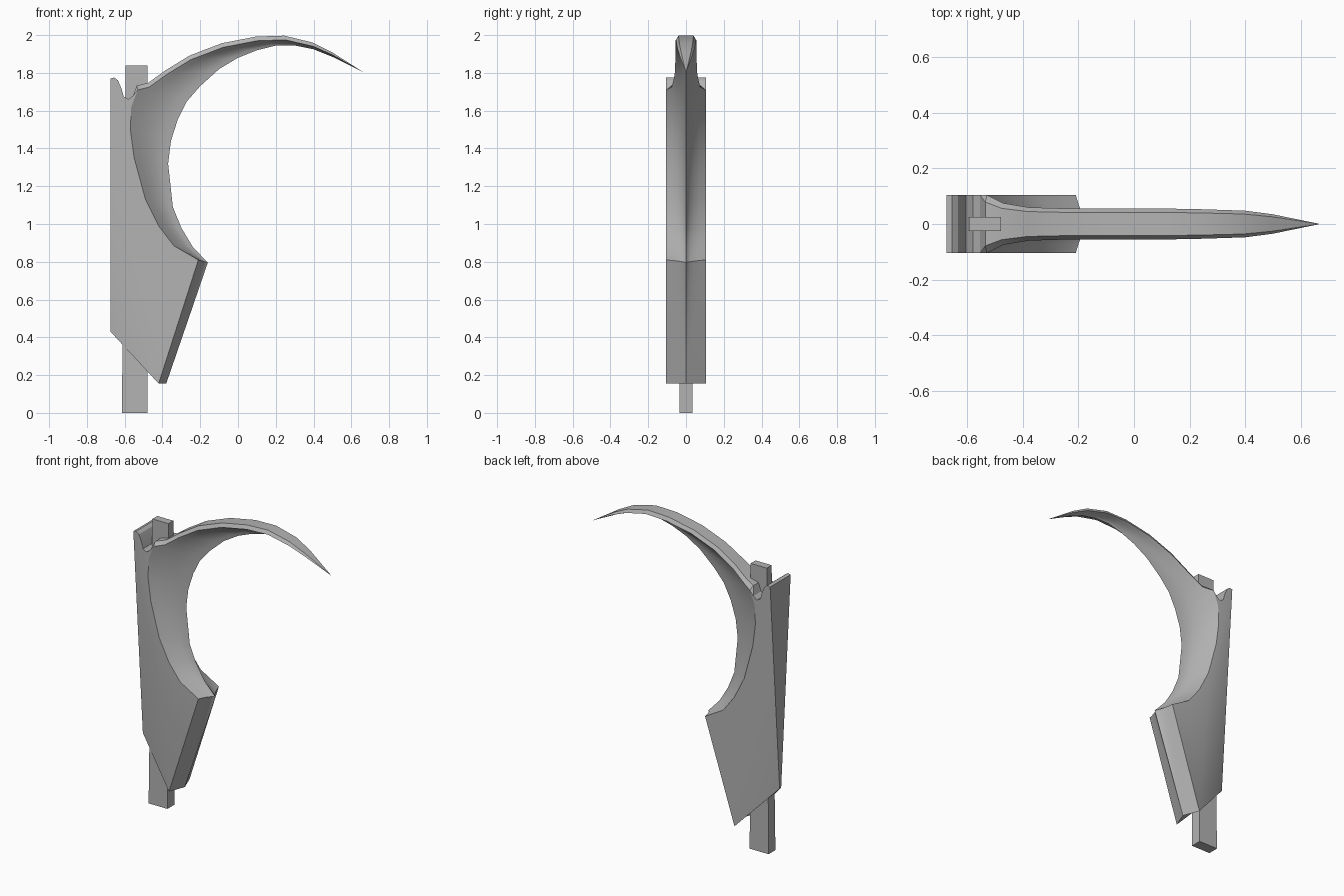
import bpy, bmesh, math
from mathutils import Vector

cube = bpy.data.objects.get("Cube")
if cube:
    bpy.data.objects.remove(cube, do_unlink=True)

steel = bpy.data.materials.new("grey steel")
steel.use_nodes = True
COLOUR = (0.45, 0.45, 0.45, 1)
steel.diffuse_color = COLOUR
steel.node_tree.nodes["Principled BSDF"].inputs["Base Color"].default_value = COLOUR

HALF = 0.105   # half thickness of the body

# Blade stations: cutting edge x, z, flank x, z, half width
STATIONS = [
    (-.16, .795, -.21, .81, HALF), (-.24, .88, -.34, .885, HALF),
    (-.30, .98, -.42, .99, HALF), (-.345, 1.09, -.49, 1.13, HALF),
    (-.37, 1.32, -.55, 1.35, HALF), (-.355, 1.44, -.57, 1.5, HALF),
    (-.32, 1.55, -.565, 1.62, HALF), (-.27, 1.65, -.53, 1.71, HALF),
    (-.2, 1.73, -.47, 1.725, .075), (-.1, 1.82, -.38, 1.79, .06),
    (0, 1.88, -.25, 1.87, .056), (.1, 1.92, -.08, 1.935, .056),
    (.2, 1.945, .1, 1.97, .056), (.3, 1.945, .25, 1.975, .053),
    (.4, 1.925, .4, 1.94, .048), (.5, 1.885, .5, 1.895, .035),
    (.67, 1.8, .67, 1.8, 0),
]
SHOULDER = 7   # station where the flank leaves the body
GROOVE = [(-.555, 1.68), (-.58, 1.66), (-.605, 1.675), (-.618, 1.72),
          (-.635, 1.76), (-.655, 1.775), (-.675, 1.77)]
STEPS = 5      # divisions across the hollow grind


def finish(bm, name):
    mesh = bpy.data.meshes.new(name)
    bm.to_mesh(mesh)
    bm.free()
    mesh.materials.append(steel)
    obj = bpy.data.objects.new(name, mesh)
    bpy.context.collection.objects.link(obj)
    return obj


def build_blade():
    bm = bmesh.new()

    def vert(x, z, y=0.0):
        return bm.verts.new((x, y, z))

    # Hollow ground side, from the sharp edge out to the flank
    rows = []
    for ex, ez, fx, fz, w in STATIONS:
        row = []
        for i in range(STEPS + 1):
            t = i / STEPS
            row.append(vert(ex + (fx - ex) * t, ez + (fz - ez) * t, w * t ** 1.7))
        rows.append(row)
    for a, b in zip(rows, rows[1:]):
        for i in range(STEPS):
            bm.faces.new((a[i], a[i + 1], b[i + 1], b[i]))

    # Chamfered spine of the hook
    spine = []
    for row, (ex, ez, fx, fz, w) in list(zip(rows, STATIONS))[SHOULDER:]:
        lift = min(1, w / .05)
        x, z = fx - .006 * lift, fz + .022 * lift
        spine.append((row[-1], vert(x, z, w * .75), vert(x, z)))
    for a, b in zip(spine, spine[1:]):
        for i in range(2):
            bm.faces.new((a[i], a[i + 1], b[i + 1], b[i]))

    # Body corners
    toe, toe_mid = vert(-.42, .155, HALF), vert(-.38, .155)
    heel, heel_mid = vert(-.675, .43, .008), vert(-.675, .43)
    flank = [r[-1] for r in rows[:SHOULDER + 1]]
    groove = [vert(x, z, HALF) for x, z in GROOVE]
    groove_mid = [vert(x, z) for x, z in GROOVE]

    # Flat side, tapered heel, bottom, back and front faces
    bm.faces.new([toe] + flank + groove)
    bm.faces.new((toe, groove[-1], heel))
    bm.faces.new((toe, heel, heel_mid, toe_mid))
    bm.faces.new((groove[-1], groove_mid[-1], heel_mid, heel))
    bm.faces.new([toe, toe_mid] + rows[0])

    # Groove across the top
    shoulder, ridge, ridge_mid = spine[0]
    bm.faces.new((shoulder, ridge, ridge_mid, groove_mid[0], groove[0]))
    for i in range(len(GROOVE) - 1):
        bm.faces.new((groove[i], groove[i + 1], groove_mid[i + 1], groove_mid[i]))

    # Mirror the half across the middle plane
    copy = bmesh.ops.duplicate(bm, geom=bm.verts[:] + bm.edges[:] + bm.faces[:])["geom"]
    for v in copy:
        if isinstance(v, bmesh.types.BMVert):
            v.co.y = -v.co.y
    bmesh.ops.reverse_faces(bm, faces=[f for f in copy if isinstance(f, bmesh.types.BMFace)])
    bmesh.ops.remove_doubles(bm, verts=bm.verts[:], dist=.0005)
    bmesh.ops.triangulate(bm, faces=[f for f in bm.faces if len(f.verts) > 4])
    bmesh.ops.recalc_face_normals(bm, faces=bm.faces[:])
    return finish(bm, "hooked_blade")


def build_tang():
    # Slightly tapered bar running through the body
    bm = bmesh.new()
    bmesh.ops.create_cube(bm, size=1)
    for v in bm.verts:
        top = v.co.z > 0
        left, half = (-.595, .025) if top else (-.615, .035)
        v.co = Vector((left if v.co.x < 0 else -.48,
                       math.copysign(half, v.co.y), 1.84 if top else 0))
    return finish(bm, "tang")


blade = build_blade()
build_tang()
bpy.ops.object.select_all(action="DESELECT")
blade.select_set(True)
bpy.context.view_layer.objects.active = blade
bpy.ops.object.shade_smooth_by_angle(angle=math.radians(30))
